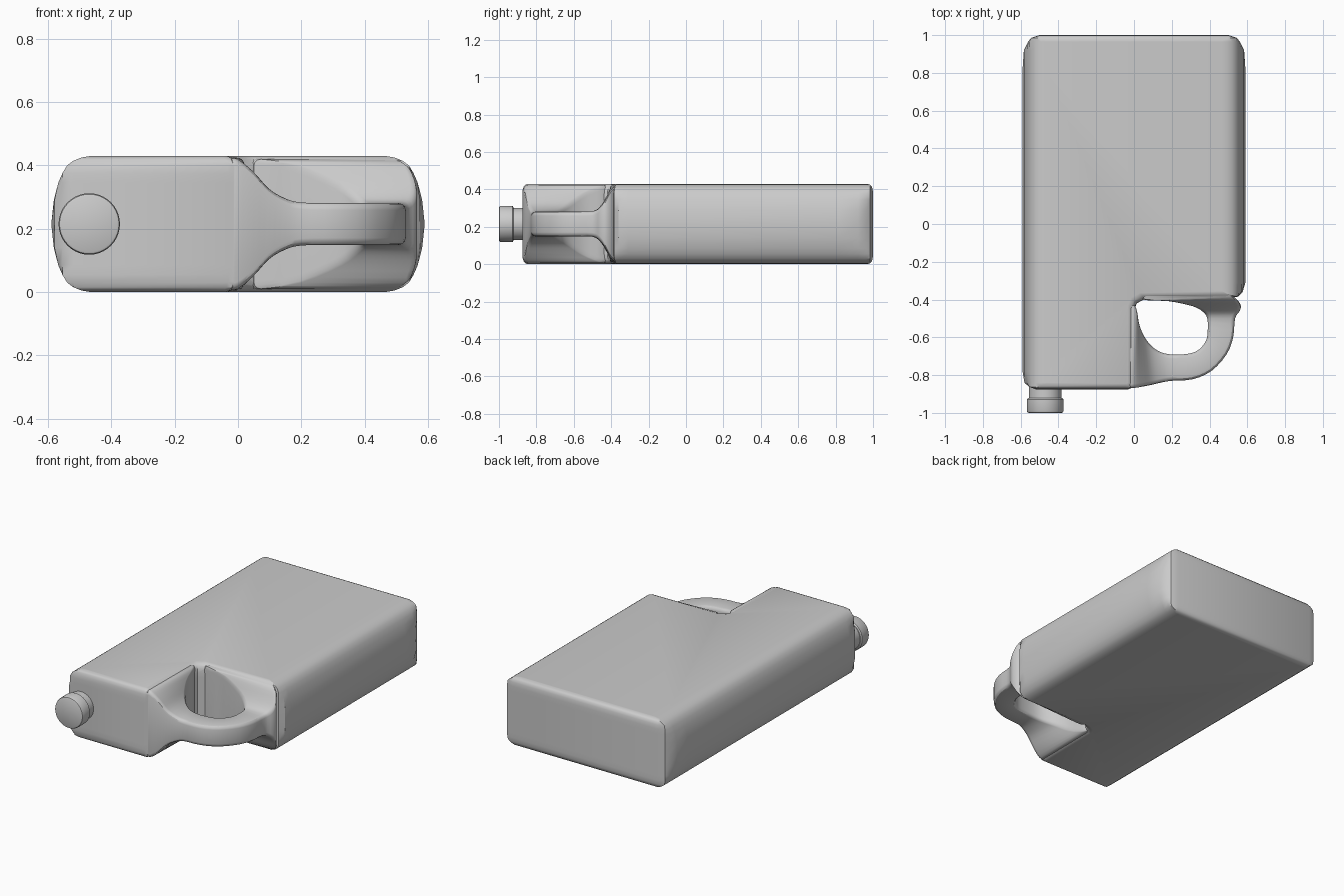
import bpy, bmesh, math
from mathutils import Vector

if "Cube" in bpy.data.objects:
    bpy.data.objects.remove(bpy.data.objects["Cube"])

MID = 0.215  # half thickness, and height of the centre plane


def loft(name, rings):
    """Skin equal-length closed rings and cap both ends."""
    bm = bmesh.new()
    loops = [[bm.verts.new(p) for p in ring] for ring in rings]
    n = len(loops[0])
    for a, b in zip(loops, loops[1:]):
        for i in range(n):
            j = (i + 1) % n
            bm.faces.new((a[i], a[j], b[j], b[i]))
    bm.faces.new(loops[0])
    bm.faces.new(loops[-1])
    bmesh.ops.remove_doubles(bm, verts=bm.verts, dist=1e-4)
    bmesh.ops.dissolve_degenerate(bm, edges=bm.edges, dist=1e-4)
    bmesh.ops.recalc_face_normals(bm, faces=bm.faces)
    me = bpy.data.meshes.new(name)
    bm.to_mesh(me)
    bm.free()
    ob = bpy.data.objects.new(name, me)
    bpy.context.collection.objects.link(ob)
    return ob


def smooth(ob):
    bpy.ops.object.select_all(action='DESELECT')
    ob.select_set(True)
    bpy.context.view_layer.objects.active = ob
    bpy.ops.object.shade_smooth_by_angle(angle=math.radians(30))


# Body: L-shaped outline, stacked with bulging long sides
corner = [(0.59, 0.82), (0.583, 0.92), (0.56, 0.965), (0.545, 0.985), (0.5, 1.0)]
front_left = [(-0.59, -0.78), (-0.58, -0.84), (-0.555, -0.862), (-0.52, -0.875)]
notch = [(-0.03, -0.875), (-0.012, -0.868), (-0.005, -0.84), (-0.002, -0.46),
         (0.015, -0.42), (0.06, -0.395), (0.5, -0.39), (0.55, -0.385),
         (0.575, -0.36), (0.59, -0.31)]
outline = [(x, y, 0) for x, y in corner]
outline += [(-x, y, 0) for x, y in reversed(corner)]
outline += [(x, y, 0) for x, y in front_left]
outline += [(x, y, 1) for x, y in notch]

# (distance from centre plane, side inset, end inset)
levels = [(0, 0, 0), (0.075, 0.008, 0), (0.13, 0.022, 0), (0.16, 0.035, 0),
          (0.185, 0.05, 0.002), (0.2, 0.07, 0.007), (0.21, 0.095, 0.016),
          (0.215, 0.125, 0.03)]
levels = [(-h, d, e) for h, d, e in reversed(levels[1:])] + levels


def body_ring(h, d, e):
    ring = []
    for x, y, in_notch in outline:
        if in_notch and x < 0.1:
            x -= e
        if in_notch and y > -0.5:
            y += e
        x = max(-0.59 + d, min(0.59 - d, x))
        y = max(-0.875 + e, min(1.0 - e, y))
        ring.append((x, y, MID + h))
    return ring


body = loft("jug_body", [body_ring(*lv) for lv in levels])

# Handle: stations of outer edge, inner edge and half thickness
stations = [
    (-0.10, -0.862, -0.10, -0.40, 0.207), (-0.03, -0.868, -0.02, -0.41, 0.207),
    (0.00, -0.868, 0.013, -0.45, 0.204), (0.05, -0.86, 0.03, -0.54, 0.165),
    (0.10, -0.85, 0.07, -0.62, 0.112), (0.15, -0.838, 0.125, -0.67, 0.082),
    (0.20, -0.83, 0.19, -0.69, 0.068), (0.31, -0.822, 0.28, -0.688, 0.066),
    (0.41, -0.778, 0.34, -0.668, 0.066), (0.49, -0.69, 0.38, -0.62, 0.066),
    (0.525, -0.60, 0.39, -0.57, 0.066), (0.535, -0.50, 0.388, -0.50, 0.068),
    (0.56, -0.46, 0.365, -0.465, 0.088), (0.565, -0.43, 0.31, -0.435, 0.13),
    (0.545, -0.40, 0.18, -0.408, 0.185), (0.51, -0.37, 0.05, -0.40, 0.205),
    (0.48, -0.33, 0.03, -0.34, 0.205),
]


def spline(p, steps=3):
    out = []
    for i in range(len(p) - 1):
        a, b, c, d = p[max(i - 1, 0)], p[i], p[i + 1], p[min(i + 2, len(p) - 1)]
        for s in range(steps):
            t = s / steps
            out.append([0.5 * (2 * q + (r - o) * t + (2 * o - 5 * q + 4 * r - u) * t * t
                        + (3 * q - o - 3 * r + u) * t ** 3)
                        for o, q, r, u in zip(a, b, c, d)])
    return out + [p[-1]]


def handle_ring(st):
    ox, oy, ix, iy, h = st
    h = min(h, 0.208)
    out, inn = Vector((ox, oy, MID)), Vector((ix, iy, MID))
    centre, across = (out + inn) / 2, (out - inn) / 2
    w = across.length
    across.normalize()
    r = 0.022
    ring = []
    for k, (su, sv) in enumerate(((1, 1), (-1, 1), (-1, -1), (1, -1))):
        for s in range(4):
            a = math.radians(90 * k + 30 * s)
            u = su * (w - r) + r * math.cos(a)
            v = sv * (h - r) + r * math.sin(a)
            ring.append(centre + across * u + Vector((0, 0, v)))
    return ring


handle = loft("handle", [handle_ring(s) for s in spline(stations)])

# Fuse the handle into the body
mod = body.modifiers.new("join_handle", 'BOOLEAN')
mod.operation = 'UNION'
mod.solver = 'EXACT'
mod.object = handle
bpy.context.view_layer.objects.active = body
bpy.ops.object.modifier_apply(modifier=mod.name)
bpy.data.objects.remove(handle)
smooth(body)


# Neck and screw cap: turned around the y axis
def turned(name, profile, n=40):
    rings = [[(-0.47 + r * math.cos(2 * math.pi * i / n), y,
               MID + r * math.sin(2 * math.pi * i / n)) for i in range(n)]
             for r, y in profile]
    smooth(loft(name, rings))


turned("neck", [(0.086, -0.85), (0.086, -0.93)])
turned("screw_cap", [(0.09, -0.922), (0.097, -0.928), (0.097, -0.99),
                     (0.094, -0.997), (0.088, -1.0)])
